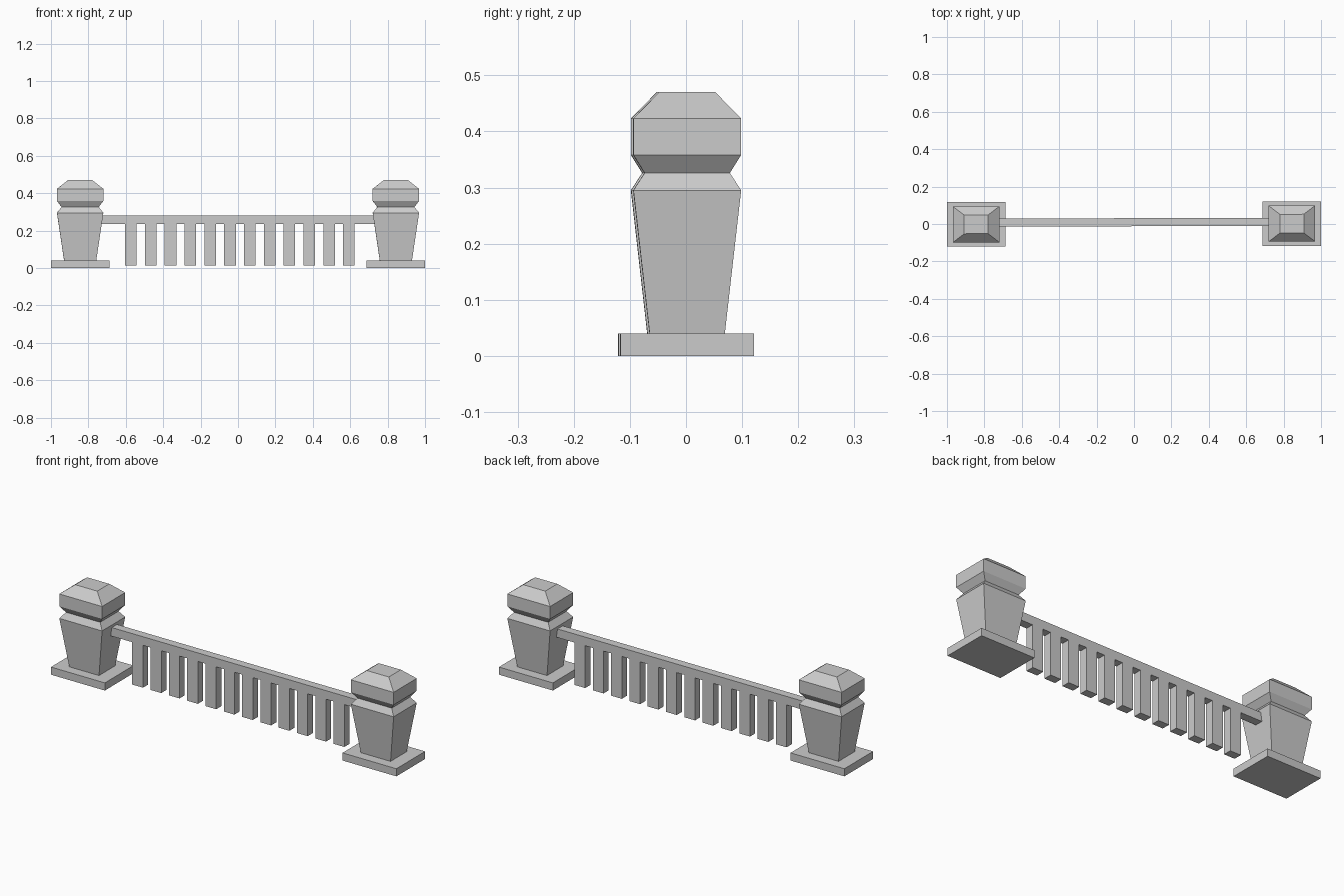
import bpy, bmesh

if "Cube" in bpy.data.objects:
    bpy.data.objects.remove(bpy.data.objects["Cube"])

TILT = 0.0024  # the fence line is turned very slightly about z


def finish(name, bm):
    bmesh.ops.recalc_face_normals(bm, faces=bm.faces)
    mesh = bpy.data.meshes.new(name)
    bm.to_mesh(mesh)
    bm.free()
    obj = bpy.data.objects.new(name, mesh)
    bpy.context.collection.objects.link(obj)
    return obj


def rect_loft(name, sections):
    """Stack of rectangles (half_x, half_y, z) skinned into a closed solid."""
    bm = bmesh.new()
    rings = [[bm.verts.new((sx * hx, sy * hy, z))
              for sx, sy in ((-1, -1), (1, -1), (1, 1), (-1, 1))]
             for hx, hy, z in sections]
    for a, b in zip(rings, rings[1:]):
        for i in range(4):
            j = (i + 1) % 4
            bm.faces.new((a[i], a[j], b[j], b[i]))
    bm.faces.new(rings[0][::-1])
    bm.faces.new(rings[-1])
    return finish(name, bm)


# Posts: plinth slab, flared shaft, pinched neck and chamfered cap
PLINTH = [(0.156, 0.119, 0.0), (0.156, 0.119, 0.04)]
SHAFT = [(0.086, 0.067, 0.04), (0.124, 0.096, 0.295), (0.099, 0.076, 0.326),
         (0.124, 0.096, 0.358), (0.124, 0.096, 0.423), (0.064, 0.05, 0.47)]
for side, label in ((-1, "left"), (1, "right")):
    for part, sections in (("plinth", PLINTH), ("post", SHAFT)):
        obj = rect_loft(f"{label}_{part}", sections)
        obj.location = (side * 0.844, side * 0.002, 0)
        obj.rotation_euler.z = TILT

# Railing: handrail and twelve hanging balusters as one comb-shaped outline
COUNT, PITCH, FIRST, HALF_W = 12, 0.106, -0.573, 0.031
RAIL_TOP, RAIL_BOTTOM, FOOT = 0.28, 0.235, 0.013
outline = [(0.745, RAIL_BOTTOM), (0.745, RAIL_TOP),
           (-0.745, RAIL_TOP), (-0.745, RAIL_BOTTOM)]
for i in range(COUNT):
    x = FIRST + i * PITCH
    outline += [(x - HALF_W, RAIL_BOTTOM), (x - HALF_W, FOOT),
                (x + HALF_W, FOOT), (x + HALF_W, RAIL_BOTTOM)]
bm = bmesh.new()
face = bm.faces.new([bm.verts.new((x, -0.012, z)) for x, z in outline])
ext = bmesh.ops.extrude_face_region(bm, geom=[face], use_keep_orig=True)
bmesh.ops.translate(bm, vec=(0, 0.043, 0),
                    verts=[g for g in ext["geom"] if isinstance(g, bmesh.types.BMVert)])
railing = finish("railing", bm)
railing.rotation_euler.z = TILT
